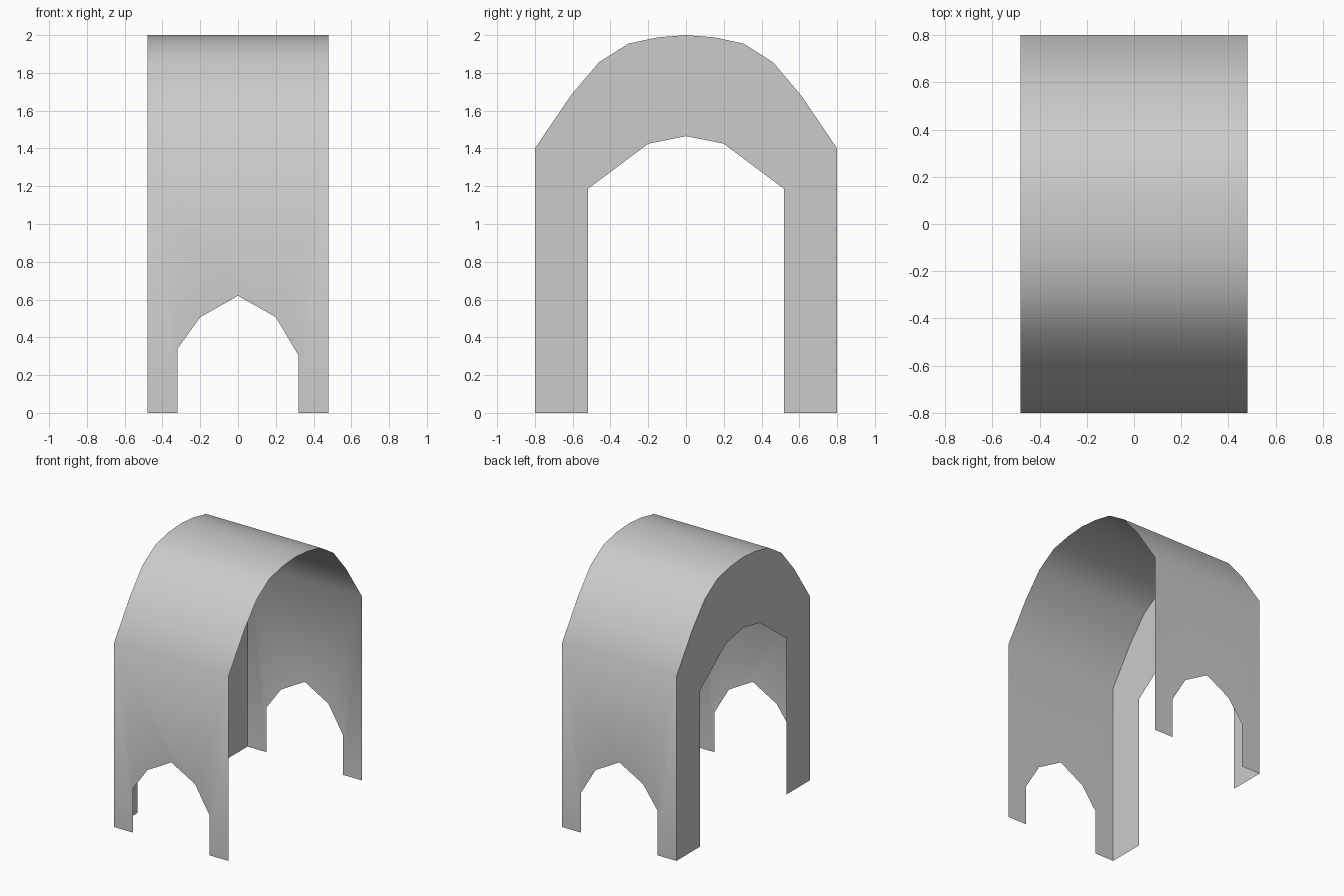
import bpy, bmesh
from mathutils import Vector

if "Cube" in bpy.data.objects:
    bpy.data.objects.remove(bpy.data.objects["Cube"])

W, D, EAVE = 0.48, 0.80, 1.40

# Right half of the roof curve (y, z), from eave to ridge, then mirrored
half = [(D, EAVE), (0.61, 1.68), (0.46, 1.857), (0.305, 1.955), (0.15, 1.988), (0, 2.0)]
roof = [(-y, z) for y, z in half] + half[-2::-1]

# Arch cutouts: side walls (x, z) and end wall (y, z)
side_arch = [(-0.32, 0), (-0.32, 0.34), (-0.2, 0.507), (0, 0.62),
             (0.2, 0.507), (0.32, 0.305), (0.32, 0)]
end_arch = [(-0.52, 0), (-0.52, 1.185), (-0.2, 1.425), (0, 1.465),
            (0.2, 1.425), (0.52, 1.185), (0.52, 0)]

bm = bmesh.new()


def face(points):
    f = bm.faces.new([bm.verts.new(p) for p in points])
    f.normal_update()
    # point outward from the middle of the vault
    if f.normal.dot(f.verts[0].co - Vector((0, 0, 1))) < 0:
        f.normal_flip()


# Roof strips
for (y0, z0), (y1, z1) in zip(roof, roof[1:]):
    face([(-W, y0, z0), (W, y0, z0), (W, y1, z1), (-W, y1, z1)])

# Front and back walls with arched openings
for y in (-D, D):
    outline = [(-W, 0)] + side_arch + [(W, 0), (W, EAVE), (-W, EAVE)]
    face([(x, y, z) for x, z in outline])

# Left end wall with a tall arch; the right end stays open
outline = [(-D, 0)] + end_arch + [(D, 0)] + roof[::-1]
face([(-W, y, z) for y, z in outline])

bmesh.ops.remove_doubles(bm, verts=bm.verts, dist=0.0005)
mesh = bpy.data.meshes.new("vaulted_shell")
bm.to_mesh(mesh)
bm.free()

shell = bpy.data.objects.new("vaulted_shell", mesh)
bpy.context.collection.objects.link(shell)
bpy.context.view_layer.objects.active = shell
shell.select_set(True)
bpy.ops.object.shade_smooth_by_angle(angle=0.8)
